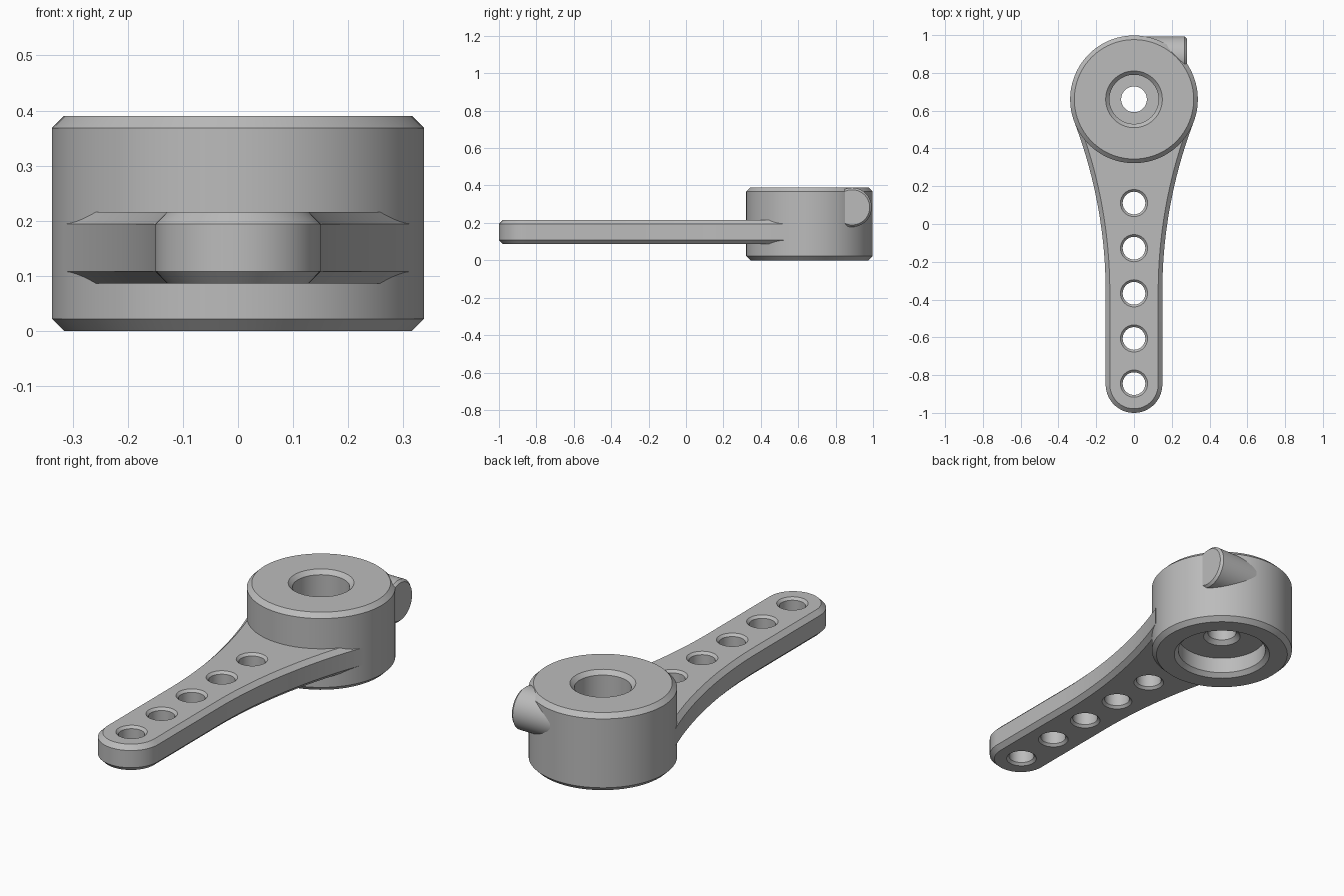
import bpy
import bmesh
from math import sin, cos, pi, asin, sqrt
from mathutils import Matrix, Vector

cube = bpy.data.objects.get("Cube")
if cube:
    bpy.data.objects.remove(cube, do_unlink=True)

GREY = (0.5, 0.5, 0.5, 1)
grey = bpy.data.materials.new("plain_grey")
grey.use_nodes = True
grey.diffuse_color = GREY
grey.node_tree.nodes["Principled BSDF"].inputs["Base Color"].default_value = GREY

HUB_Y, HUB_R = 0.66, 0.338
ARM_LOW, ARM_HIGH, CHAMFER = 0.086, 0.216, 0.022
HOLES = [-0.845 + 0.239 * i for i in range(5)]


def lathe(bm, profile, matrix, steps=72, ring=False):
    """Revolve (radius, height) points; ring closes the section, else ends are capped."""
    rows = [[bm.verts.new(matrix @ Vector((r * cos(2 * pi * i / steps),
                                           r * sin(2 * pi * i / steps), z)))
             for i in range(steps)] for r, z in profile]
    pairs = list(zip(rows, rows[1:]))
    if ring:
        pairs.append((rows[-1], rows[0]))
    else:
        bm.faces.new(rows[0])
        bm.faces.new(rows[-1])
    for low, high in pairs:
        for i in range(steps):
            j = (i + 1) % steps
            bm.faces.new((low[i], low[j], high[j], high[i]))


def finish(bm, name):
    bmesh.ops.recalc_face_normals(bm, faces=bm.faces)
    mesh = bpy.data.meshes.new(name)
    bm.to_mesh(mesh)
    bm.free()
    mesh.materials.append(grey)
    obj = bpy.data.objects.new(name, mesh)
    bpy.context.collection.objects.link(obj)
    return obj


def smooth(obj):
    bpy.ops.object.select_all(action='DESELECT')
    obj.select_set(True)
    bpy.context.view_layer.objects.active = obj
    bpy.ops.object.shade_smooth_by_angle(angle=pi / 6)


# Hub: top bore, through hole and wide underside recess in one section
bm = bmesh.new()
lathe(bm, [(0.068, 0.12), (0.088, 0.10), (0.21, 0.10), (0.21, 0.02), (0.23, 0),
           (HUB_R - CHAMFER, 0), (HUB_R, CHAMFER), (HUB_R, 0.368),
           (HUB_R - CHAMFER, 0.39), (0.15, 0.39), (0.13, 0.37),
           (0.13, 0.19), (0.068, 0.19)],
      Matrix.Translation((0, HUB_Y, 0)), steps=96, ring=True)
smooth(finish(bm, "hub"))

# Side boss: chamfered cylinder pointing to the left, tangent to the back of the hub
bm = bmesh.new()
lathe(bm, [(0.105, 0.06), (0.105, 0.268), (0.094, 0.28)],
      Matrix.Translation((0, 0.888, 0.283)) @ Matrix.Rotation(pi / 2, 4, 'Y'))
smooth(finish(bm, "side_boss"))

# Arm outline: round tip, then a concave flank that runs tangent into the hub
TIP_R, TIP_Y, FLANK_Y = 0.15, -0.85, -0.36
rise = HUB_Y - FLANK_Y
flank_r = (rise ** 2 + TIP_R ** 2 - HUB_R ** 2) / (2 * (HUB_R - TIP_R))
sweep = asin(rise / (flank_r + HUB_R))
half = []
for i in range(21):
    a = -pi / 2 + i * pi / 40
    half.append((TIP_R * cos(a), TIP_Y + TIP_R * sin(a), cos(a), sin(a)))
for i in range(25):
    a = sweep * i / 24
    half.append((TIP_R + flank_r * (1 - cos(a)), FLANK_Y + flank_r * sin(a), cos(a), -sin(a)))
outline = half + [(-x, y, -nx, ny) for x, y, nx, ny in reversed(half[1:])]

bm = bmesh.new()
layers = []
for z, inset in ((ARM_LOW, CHAMFER), (ARM_LOW + CHAMFER, 0),
                 (ARM_HIGH - CHAMFER, 0), (ARM_HIGH, CHAMFER)):
    layers.append([bm.verts.new((x - nx * inset, y - ny * inset, z))
                   for x, y, nx, ny in outline])
bm.faces.new(layers[0])
bm.faces.new(layers[-1])
for low, high in zip(layers, layers[1:]):
    for i in range(len(low)):
        j = (i + 1) % len(low)
        bm.faces.new((low[i], low[j], high[j], high[i]))
arm = finish(bm, "arm")

# Cutter: chamfered link holes, plus a disc keeping the arm clear of the hub's bore
bm = bmesh.new()
for y in HOLES:
    lathe(bm, [(0.09, ARM_LOW - 0.018), (0.06, ARM_LOW + 0.012),
               (0.06, ARM_HIGH - 0.012), (0.09, ARM_HIGH + 0.018)],
          Matrix.Translation((0, y, 0)), steps=40)
lathe(bm, [(0.28, 0.03), (0.28, 0.3)], Matrix.Translation((0, HUB_Y, 0)))
cutter = finish(bm, "arm_cutter")
cutter.hide_render = True

cut = arm.modifiers.new("holes", 'BOOLEAN')
cut.operation = 'DIFFERENCE'
cut.solver = 'EXACT'
cut.object = cutter
bpy.context.view_layer.objects.active = arm
bpy.ops.object.modifier_apply(modifier=cut.name)
bpy.data.objects.remove(cutter, do_unlink=True)
smooth(arm)
